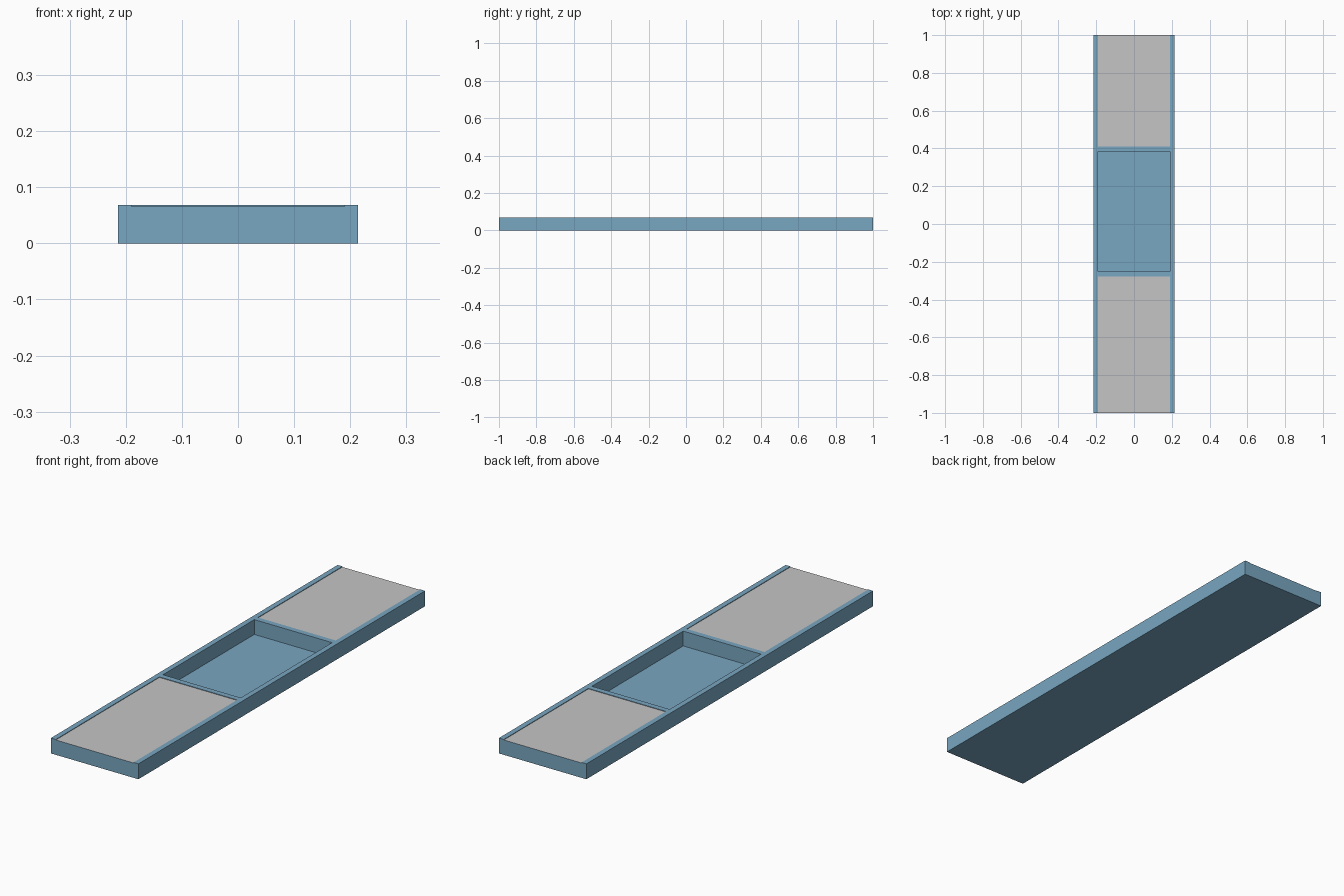
import bpy

if "Cube" in bpy.data.objects:
    bpy.data.objects.remove(bpy.data.objects["Cube"])

HALF_W, HALF_L, HEIGHT = 0.2135, 1.0, 0.068   # outer body
INNER = 0.19                                  # half width inside the rails
PANEL_Z, FLOOR_Z = 0.0655, 0.0025             # recess levels


def material(name, rgb):
    mat = bpy.data.materials.new(name)
    mat.diffuse_color = (*rgb, 1.0)
    mat.use_nodes = True
    mat.node_tree.nodes["Principled BSDF"].inputs["Base Color"].default_value = mat.diffuse_color
    return mat


def box(name, x, y, z):
    """Axis-aligned box from (min, max) ranges."""
    bpy.ops.mesh.primitive_cube_add(size=1)
    obj = bpy.context.object
    obj.name = name
    for v in obj.data.vertices:
        v.co = [r[0] if c < 0 else r[1] for c, r in zip(v.co, (x, y, z))]
    return obj


blue = material("soft blue", (0.19, 0.385, 0.535))
grey = material("light grey", (0.56, 0.56, 0.56))

# Solid tray body
body = box("tray_body", (-HALF_W, HALF_W), (-HALF_L, HALF_L), (0, HEIGHT))
body.data.materials.append(blue)
body.data.materials.append(grey)

# Two shallow panel recesses, open at the ends, and one deep central pocket
recesses = [
    ("front_panel_cutter", (-1.1, -0.277), PANEL_Z),
    ("back_panel_cutter", (0.41, 1.1), PANEL_Z),
    ("pocket_cutter", (-0.252, 0.385), FLOOR_Z),
]
for name, y_range, level in recesses:
    cutter = box(name, (-INNER, INNER), y_range, (level, 0.2))
    cutter.hide_render = True
    cutter.data.materials.append(blue)
    mod = body.modifiers.new(name, 'BOOLEAN')
    mod.operation = 'DIFFERENCE'
    mod.solver = 'EXACT'
    mod.object = cutter
    bpy.context.view_layer.objects.active = body
    bpy.ops.object.modifier_apply(modifier=mod.name)
    bpy.data.objects.remove(cutter, do_unlink=True)

# Panel floors are grey, everything else blue
for face in body.data.polygons:
    on_panel = face.normal.z > 0.9 and abs(face.center.z - PANEL_Z) < 0.0005
    face.material_index = 1 if on_panel else 0
